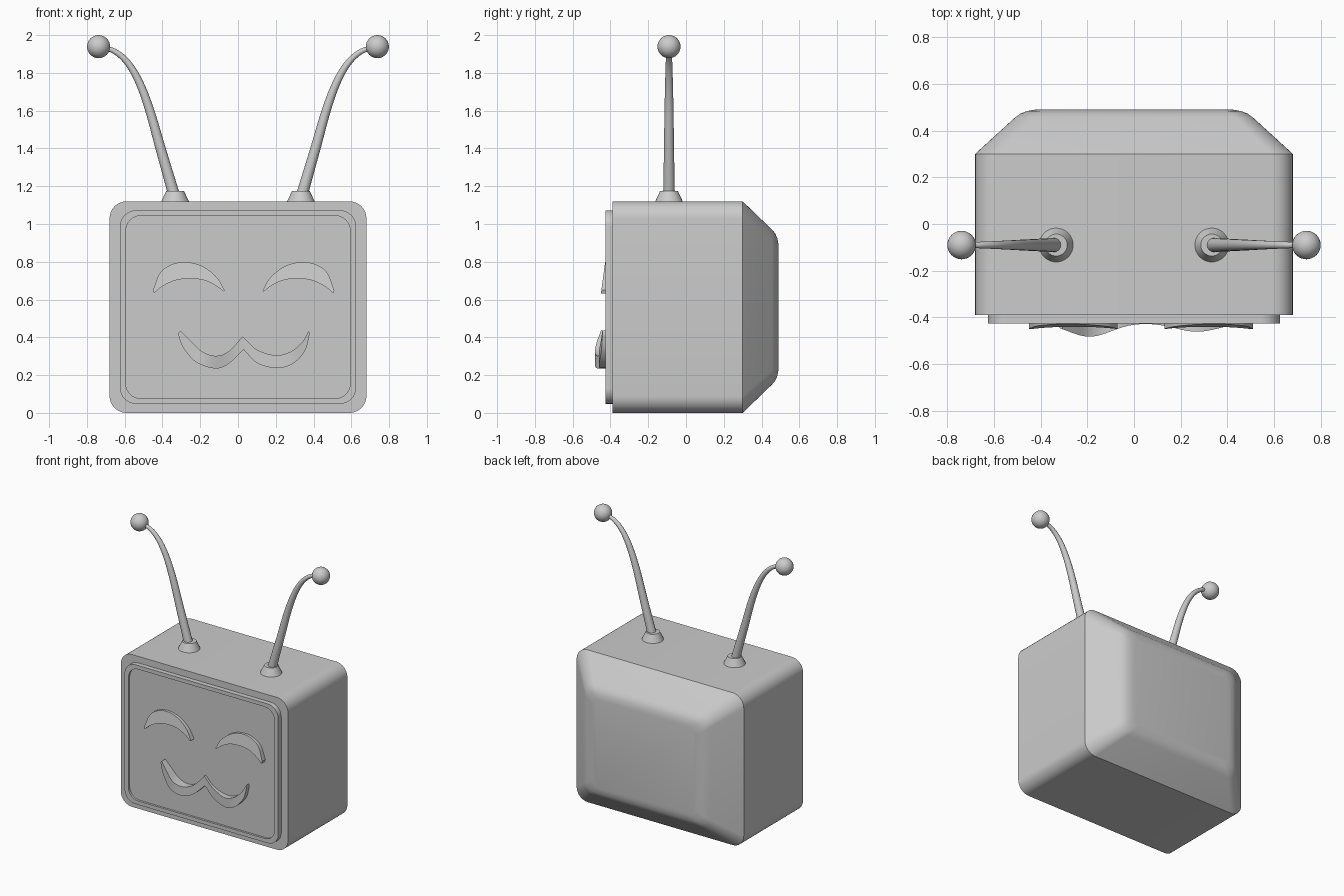
import bpy, bmesh, math
from mathutils import Vector

if "Cube" in bpy.data.objects:
    bpy.data.objects.remove(bpy.data.objects["Cube"])

grey = bpy.data.materials.new("plain grey")
grey.diffuse_color = (0.6, 0.6, 0.6, 1)
grey.use_nodes = True
grey.node_tree.nodes["Principled BSDF"].inputs["Base Color"].default_value = grey.diffuse_color
CZ = 0.56        # centre height of the cabinet
AY = -0.09       # depth position of the antennae


def loft(name, rings, angle=35):
    """Skin a list of closed rings and cap both ends."""
    bm = bmesh.new()
    loops = [[bm.verts.new(p) for p in r] for r in rings]
    n = len(loops[0])
    for a, b in zip(loops, loops[1:]):
        for i in range(n):
            j = (i + 1) % n
            bm.faces.new((a[i], a[j], b[j], b[i]))
    bm.faces.new(loops[0])
    bm.faces.new(loops[-1])
    bmesh.ops.recalc_face_normals(bm, faces=bm.faces)
    me = bpy.data.meshes.new(name)
    bm.to_mesh(me)
    bm.free()
    ob = bpy.data.objects.new(name, me)
    bpy.context.collection.objects.link(ob)
    finish(ob, name, angle)


def finish(ob, name, angle=35):
    ob.name = name
    ob.data.materials.append(grey)
    bpy.ops.object.select_all(action='DESELECT')
    ob.select_set(True)
    bpy.context.view_layer.objects.active = ob
    bpy.ops.object.shade_smooth_by_angle(angle=math.radians(angle))


def round_rect(y, hx, hz, r, steps=8):
    pts = []
    for q, (sx, sz) in enumerate(((1, 1), (-1, 1), (-1, -1), (1, -1))):
        for k in range(steps + 1):
            a = math.pi / 2 * (q + k / steps)
            pts.append((sx * (hx - r) + r * math.cos(a), y,
                        CZ + sz * (hz - r) + r * math.sin(a)))
    return pts


def smooth_path(pts, steps=6):
    """Catmull-Rom samples through the points."""
    p = [Vector(q) for q in pts]
    p = [2 * p[0] - p[1]] + p + [2 * p[-1] - p[-2]]
    out = []
    for i in range(1, len(p) - 2):
        for k in range(steps):
            t = k / steps
            a, b, c, d = p[i - 1:i + 3]
            out.append(0.5 * (2 * b + (c - a) * t + (2 * a - 5 * b + 4 * c - d) * t * t
                              + (3 * b - a - 3 * c + d) * t ** 3))
    return out + [p[-2]]


def relief(name, upper, lower, depth):
    """Raised shape between two outlines; depth(x, z) gives its front."""
    rings = []
    for u, l in zip(upper, lower):
        rings.append([(u.x, depth(u.x, u.y), u.y), (l.x, depth(l.x, l.y), l.y),
                      (l.x, -0.405, l.y), (u.x, -0.405, u.y)])
    loft(name, rings)


# Cabinet with tapered, softened back
profile = [(-0.39, 0), (0.30, 0), (0.455, 0.17), (0.472, 0.193), (0.483, 0.22), (0.49, 0.26)]
loft("cabinet", [round_rect(y, 0.68 - d, 0.56 - 0.88 * d, 0.09 - 0.1 * d) for y, d in profile])

# Screen bezel with shallow recessed screen
loft("screen", [round_rect(-0.38, 0.625, 0.512, 0.085), round_rect(-0.425, 0.625, 0.512, 0.085),
                round_rect(-0.425, 0.594, 0.484, 0.08), round_rect(-0.41, 0.594, 0.484, 0.08)])

# Smiling eyes, mirrored about x = 0.03
eye_top = [(-.45, .65), (-.41, .745), (-.34, .79), (-.26, .797), (-.18, .772), (-.11, .715), (-.07, .647)]
eye_low = [(-.445, .633), (-.40, .67), (-.33, .702), (-.25, .711), (-.18, .702), (-.12, .675), (-.075, .642)]
for side in ("left", "right"):
    flip = (lambda p: p) if side == "left" else (lambda p: (0.06 - p[0], p[1]))
    relief(side + "_eye", smooth_path([flip(p) for p in eye_top]),
           smooth_path([flip(p) for p in eye_low]),
           lambda x, z: -0.428 - 0.022 * (0.8 - z) / 0.165)

# Wavy mouth, bulging at both lobes
up = smooth_path([(-.305, .435), (-.255, .385), (-.19, .325), (-.12, .302), (-.05, .325), (.025, .405)])
up += smooth_path([(.025, .405), (.1, .335), (.2, .305), (.28, .325), (.34, .375), (.375, .435)])[1:]
low = smooth_path([(-.318, .42), (-.29, .345), (-.22, .268), (-.12, .235), (-.05, .26), (.03, .335)])
low += smooth_path([(.03, .335), (.1, .265), (.2, .237), (.29, .26), (.355, .33), (.38, .42)])[1:]
relief("mouth", up, low, lambda x, z: -0.424 - 0.058 * math.exp(-((x + 0.19) / 0.13) ** 2)
       - 0.037 * math.exp(-((x - 0.27) / 0.13) ** 2))

# Antennae: base, curved tapering rod, ball tip
rod = smooth_path([(.33, 1.12), (.352, 1.2), (.41, 1.4), (.47, 1.61), (.525, 1.755),
                   (.585, 1.855), (.655, 1.915), (.74, 1.94)])
for s, side in ((-1, "left"), (1, "right")):
    bpy.ops.mesh.primitive_cone_add(vertices=32, radius1=0.075, radius2=0.047, depth=0.06,
                                    location=(s * 0.333, AY, 1.145))
    finish(bpy.context.object, side + "_antenna_base")
    rings = []
    for i, p in enumerate(rod):
        t = (rod[min(i + 1, len(rod) - 1)] - rod[max(i - 1, 0)]).normalized()
        r = 0.033 - 0.022 * i / (len(rod) - 1)
        ring = []
        for k in range(16):
            a = math.tau * k / 16
            c = r * math.cos(a)
            ring.append((s * (p.x + t.y * c), AY + r * math.sin(a), p.y - t.x * c))
        rings.append(ring)
    loft(side + "_antenna_rod", rings)
    bpy.ops.mesh.primitive_uv_sphere_add(segments=32, ring_count=16, radius=0.061,
                                         location=(s * 0.738, AY, 1.939))
    finish(bpy.context.object, side + "_antenna_ball")
